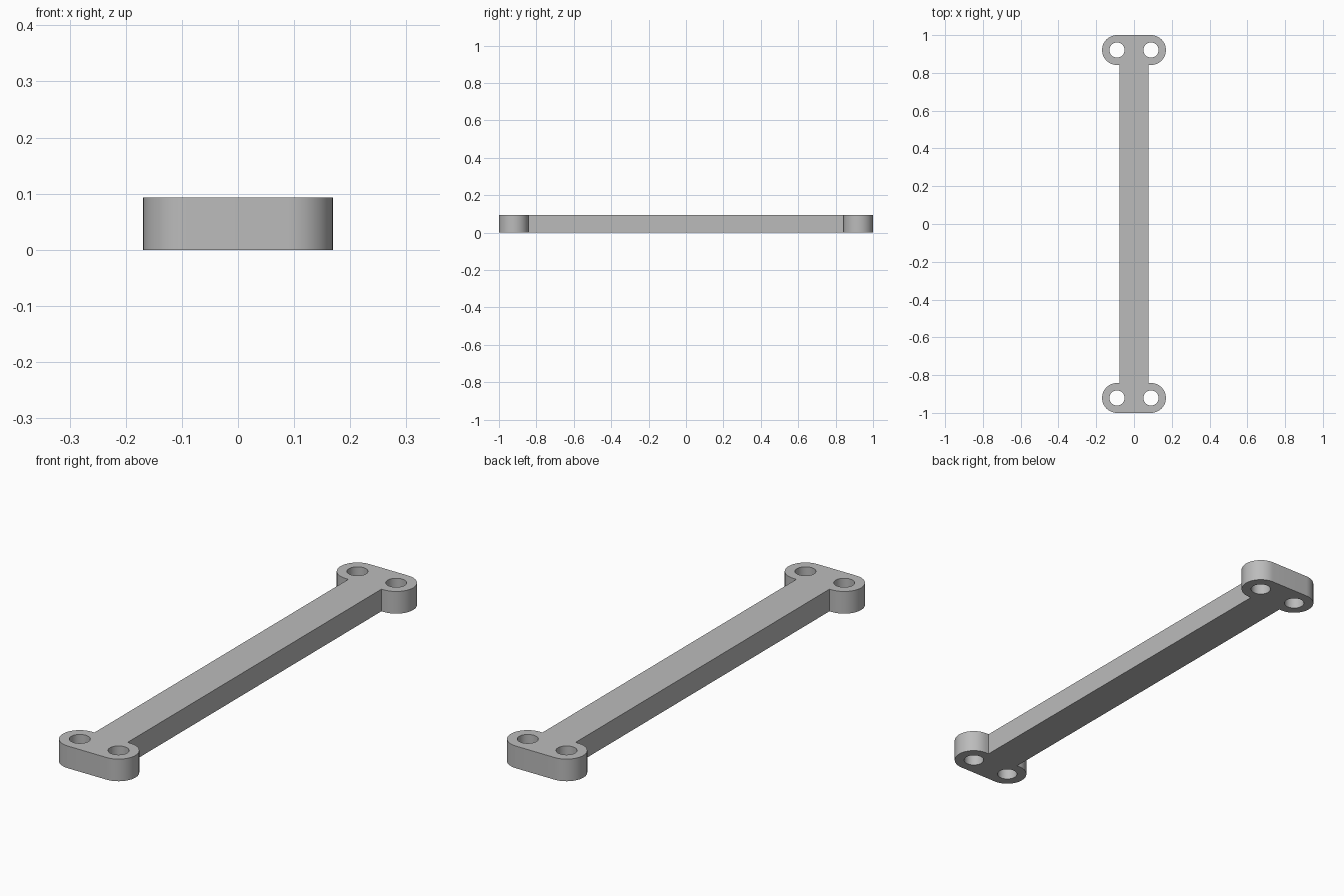
import bpy, bmesh
from math import cos, sin, pi

cube = bpy.data.objects.get("Cube")
if cube:
    bpy.data.objects.remove(cube, do_unlink=True)

HEIGHT = 0.093
LOBE_R, HOLE_R = 0.079, 0.04
HOLE_X, HOLE_Y = 0.09, 1 - LOBE_R
BAR_X = 0.077
SEGMENTS = 48

grey = bpy.data.materials.new("plain grey")
grey.use_nodes = True
colour = (0.5, 0.5, 0.5, 1)
grey.diffuse_color = colour
grey.node_tree.nodes["Principled BSDF"].inputs["Base Color"].default_value = colour


def arc(cx, cy, radius, start, sweep, steps):
    angles = [start + sweep * i / steps for i in range(steps + 1)]
    return [(cx + radius * cos(a), cy + radius * sin(a)) for a in angles]


# Outline: one quarter, mirrored to the other three corners
quarter = [(BAR_X, HOLE_Y - LOBE_R)]
quarter += arc(HOLE_X, HOLE_Y, LOBE_R, -pi / 2, pi, SEGMENTS // 2)
half = quarter + [(-x, y) for x, y in reversed(quarter)]
outline = half + [(x, -y) for x, y in reversed(half)]
loops = [outline]

# Four screw holes
for sx in (-1, 1):
    for sy in (-1, 1):
        loops.append(arc(sx * HOLE_X, sy * HOLE_Y, HOLE_R, 0, 2 * pi, SEGMENTS)[:-1])

# Fill the profile and extrude it upwards
bm = bmesh.new()
edges = []
for points in loops:
    verts = [bm.verts.new((x, y, 0)) for x, y in points]
    edges += [bm.edges.new((v, verts[i - 1])) for i, v in enumerate(verts)]
bmesh.ops.triangle_fill(bm, edges=edges, use_beauty=True, normal=(0, 0, 1))
result = bmesh.ops.extrude_face_region(bm, geom=bm.faces[:], use_keep_orig=True)
top = [g for g in result["geom"] if isinstance(g, bmesh.types.BMVert)]
bmesh.ops.translate(bm, verts=top, vec=(0, 0, HEIGHT))
bmesh.ops.recalc_face_normals(bm, faces=bm.faces[:])
bmesh.ops.dissolve_limit(bm, angle_limit=0.01, verts=bm.verts[:], edges=bm.edges[:])

mesh = bpy.data.meshes.new("mounting_bar")
bm.to_mesh(mesh)
bm.free()
mesh.materials.append(grey)
bar = bpy.data.objects.new("mounting_bar", mesh)
bpy.context.collection.objects.link(bar)

# Smooth round walls with crisp rims
bpy.context.view_layer.objects.active = bar
bar.select_set(True)
bpy.ops.object.shade_smooth_by_angle(angle=pi / 6)
